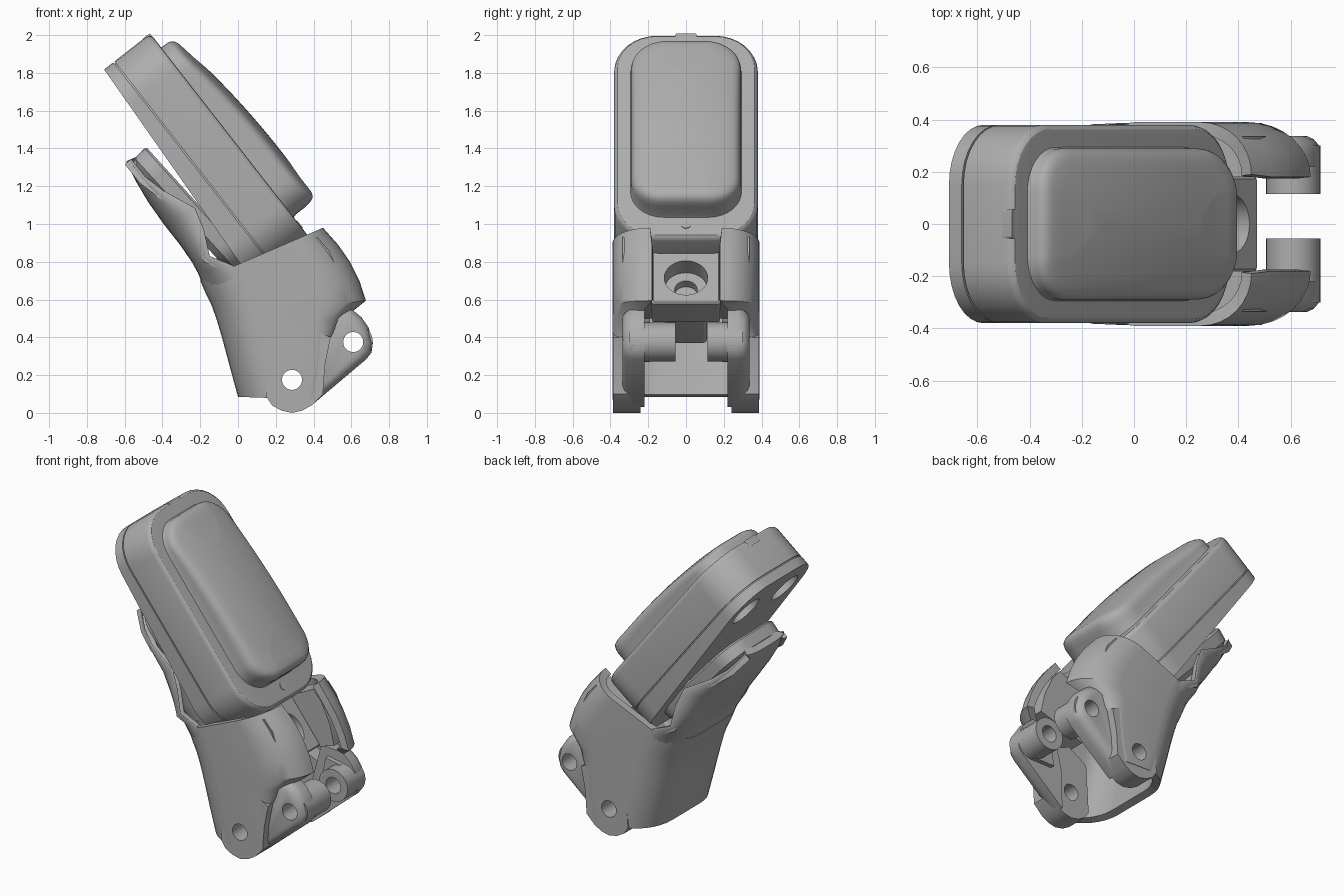
import bpy, bmesh, math
from mathutils import Matrix, Vector

old = bpy.data.objects.get("Cube")
if old:
    bpy.data.objects.remove(old, do_unlink=True)

grey = bpy.data.materials.new("plain grey")
grey.use_nodes = True
COLOUR = (0.42, 0.42, 0.42, 1)
grey.diffuse_color = COLOUR
grey.node_tree.nodes["Principled BSDF"].inputs["Base Color"].default_value = COLOUR

# Tilted frame of the pad head: x runs up to the tip, z out of the pad face
TILT = Matrix(((-0.615, 0, 0.788, 0), (0, -1, 0, 0), (0.788, 0, 0.615, 0), (0, 0, 0, 1)))
FLAT = Matrix.Identity(4)


def smooth(ob, angle=32):
    bpy.ops.object.select_all(action="DESELECT")
    ob.select_set(True)
    bpy.context.view_layer.objects.active = ob
    bpy.ops.object.shade_smooth_by_angle(angle=math.radians(angle))


def loft(name, rings, closed=True, frame=FLAT):
    """Skin a stack of point rings; closed rings also get end caps."""
    bm = bmesh.new()
    rows = [[bm.verts.new(frame @ Vector(p)) for p in ring] for ring in rings]
    n = len(rows[0])
    for a, b in zip(rows, rows[1:]):
        for j in range(n if closed else n - 1):
            k = (j + 1) % n
            bm.faces.new((a[j], a[k], b[k], b[j]))
    if closed:
        bm.faces.new(rows[0])
        bm.faces.new(rows[-1])
        bmesh.ops.recalc_face_normals(bm, faces=bm.faces)
    me = bpy.data.meshes.new(name)
    bm.to_mesh(me)
    bm.free()
    ob = bpy.data.objects.new(name, me)
    bpy.context.collection.objects.link(ob)
    me.materials.append(grey)
    smooth(ob)
    return ob


def apply(ob, kind, **settings):
    mod = ob.modifiers.new(kind.lower(), kind)
    for key, value in settings.items():
        setattr(mod, key, value)
    bpy.context.view_layer.objects.active = ob
    bpy.ops.object.modifier_apply(modifier=mod.name)
    smooth(ob)


def cut(ob, cutter):
    apply(ob, "BOOLEAN", operation="DIFFERENCE", object=cutter, solver="EXACT")
    bpy.data.objects.remove(cutter, do_unlink=True)


def rounded(x0, x1, w, r, inset=0.0, seg=8, side=1):
    """Rounded rectangle outline; the long sides are split into side pieces."""
    x0, x1, w, r = x0 + inset, x1 - inset, w - inset, max(r - inset, 0.008)
    pts = []
    for q, (cx, cy) in enumerate(((x1 - r, w - r), (x0 + r, w - r), (x0 + r, r - w), (x1 - r, r - w))):
        for i in range(seg + 1):
            a = math.pi / 2 * (q + i / seg)
            pts.append((cx + r * math.cos(a), cy + r * math.sin(a)))
        if q in (0, 2):
            end = x0 + x1 - cx
            pts += [(cx + (end - cx) * i / side, pts[-1][1]) for i in range(1, side)]
    return pts


def slab(name, x0, x1, w, r, levels):
    """Rounded plate in the tilted frame; levels are (height, inset)."""
    return loft(name, [[(x, y, z) for x, y in rounded(x0, x1, w, r, i)] for z, i in levels], frame=TILT)


def disc(x, y, r, z0, z1, name="cutter"):
    turn = [math.tau * i / 32 for i in range(32)]
    return loft(name, [[(x + r * math.cos(a), y + r * math.sin(a), z) for a in turn] for z in (z0, z1)], frame=TILT)


def side_extrude(name, outline, y0, y1):
    return loft(name, [[(x, y, z) for x, z in outline] for y in (y0, y1)])


def side_disc(name, x, z, r, y0, y1):
    turn = [math.tau * i / 32 for i in range(32)]
    return side_extrude(name, [(x + r * math.cos(a), z + r * math.sin(a)) for a in turn], y0, y1)


def c_section(back, front, w, opening, rf, rb, rby, seg=8):
    """Open C outline from the front lip around the back to the other lip."""
    b, f = Vector((back[0], 0, back[1])), Vector((front[0], 0, front[1]))
    length = (f - b).length
    along = (f - b) / length
    quarter = [math.pi / 2 * i / seg for i in range(seg + 1)]
    half = [(length - rf + rf * math.cos(a), opening + (w - opening) * math.sin(a)) for a in quarter]
    half += [(rb - rb * math.sin(a), w - rby + rby * math.cos(a)) for a in quarter]
    ring = half + [(0, 0)] + [(s, -y) for s, y in reversed(half)]
    return [b + along * s + Vector((0, y, 0)) for s, y in ring]


# Hollow body sleeve, open at the front and below
rows = [
    ((0, .085), (.42, .07), .36, .05), ((-.045, .25), (.45, .22), .36, .05),
    ((-.085, .4), (.49, .4), .34, .08), ((-.1, .45), (.56, .5), .26, .16),
    ((-.115, .5), (.677, .594), .18, .24), ((-.14, .57), (.643, .7), .18, .24),
    ((-.165, .62), (.593, .8), .18, .23), ((-.185, .665), (.53, .89), .18, .22),
    ((-.2, .7), (.45, .98), .19, .21),
]
body = loft("body_sleeve", [c_section(b, f, .39, o, rf, .22, .24) for b, f, o, rf in rows], closed=False)
apply(body, "SOLIDIFY", thickness=0.05, offset=-1)

# Scooped tongue rising behind the head
rows = [
    ((-.162, .62), (.1, .72), .386), ((-.212, .74), (-.05, .79), .386),
    ((-.245, .8), (-.15, .83), .382), ((-.307, .89), (-.18, .97), .37), ((-.39, .995), (-.228, 1.085), .35),
    ((-.475, 1.115), (-.40, 1.18), .31), ((-.54, 1.225), (-.49, 1.25), .265),
    ((-.593, 1.33), (-.565, 1.345), .2),
]
rings = []
for b, f, w in rows:
    length = math.dist(b, f)
    rings.append(c_section(b, f, w, w - .004, length * .05, min(.22, length * .9), min(.24, w * .75)))
tongue = loft("rear_tongue", rings, closed=False)
apply(tongue, "SOLIDIFY", thickness=0.045, offset=-1)

# Filler wedge between tongue and head, leaning into the head
loft("tongue_insert", [
    [(x, y, .483 + .075 * (1.41 - x) - drop) for x, y in rounded(.6, 1.41, .28, .16, inset)]
    for drop, inset in ((.12, .06), (.085, .01), (.012, 0), (0, .012))], frame=TILT)

# Head: base plate with a tapered underside, groove, upper housing
outline = rounded(.5, 1.87, .38, .23)
base = loft("head_base_plate", [
    [(x, y, .49 + .07 * (x - .5) / 1.37) for x, y in outline],
    [(x, y, .622) for x, y in outline]], frame=TILT)
for side in (-1, 1):
    cut(base, disc(1.64, .2 * side, .105, .4, .6))
slab("head_groove", .5, 1.87, .38, .23, ((.615, .01), (.64, .01)))
slab("head_housing", .5, 1.87, .38, .23, ((.63, 0), (.84, 0), (.858, .006), (.868, .018), (.87, .035)))

# Domed pad
rings = []
for inset, lift in ((-.006, 0), (0, .15), (0, .55), (.004, .75), (.012, .88), (.025, .96),
                    (.045, 1), (.09, 1), (.14, 1), (.19, 1), (.24, 1), (.28, 1)):
    ring = []
    for x, y in rounded(.64, 1.775, .29, .17, inset, side=12):
        crown = 1.033 - .115 * max(0, x - .95) ** 2 - .45 * y * y
        ring.append((x, y, .866 + lift * (crown - .866)))
    rings.append(ring)
loft("domed_pad", rings, frame=TILT)

# Small tab at the tip and pin at the foot of the pad face
slab("tip_tab", 1.82, 1.872, .055, .008, ((.82, 0), (.868, 0)))
disc(.585, 0, .025, .86, .874, "face_pin")

# Stem block with a stepped screw hole
stem = slab("stem_block", .165, .57, .18, .012, ((.57, 0), (.725, 0), (.733, .008)))
cut(stem, disc(.335, 0, .115, .63, .8))
cut(stem, disc(.335, 0, .06, .5, .7))
slab("stem_bar", .545, .56, .1, .005, ((.72, 0), (.745, 0)))
slab("stem_foot", .19, .5, .11, .02, ((.36, 0), (.58, 0)))

# Cheeks, hinge legs, lugs and bosses on both sides
cheek_outline = [(.25, .5), (.57, .6), (.54, .73), (.48, .86), (.42, .93), (.2, .82)]
leg_outline = [(.15, .085), (.18, .04), (.23, .012), (.286, 0), (.34, .012),
               (.39, .04), (.45, .1), (.46, .25), (.49, .4), (.3, .48), (.17, .4)]
lug_outline = [(.37, .03), (.39, .04), (.68, .285), (.707, .32), (.714, .37), (.692, .45),
               (.655, .505), (.6, .55), (.45, .56), (.38, .3)]
web_outline = [(.46, .27), (.61, .27), (.61, .48), (.5, .5)]
for side, label, inner in ((1, "left", .115), (-1, "right", .055)):
    side_extrude(label + "_cheek", cheek_outline, .18 * side, .335 * side)
    leg = side_extrude(label + "_leg", leg_outline, .24 * side, .387 * side)
    lug = loft(label + "_lug", [
        [(.5 + (x - .5) * k, y * side, .35 + (z - .35) * k) for x, z in lug_outline]
        for y, k in ((.22, 1), (.275, 1), (.305, .96), (.325, .88), (.337, .76))])
    boss = side_disc(label + "_boss", .61, .375, .104, inner * side, .3 * side)
    web = side_extrude(label + "_web", web_outline, .19 * side, .3 * side)
    for part in (leg, lug, body):
        cut(part, side_disc("cutter", .286, .175, .053, .1 * side, .5 * side))
    for part in (lug, boss, web):
        cut(part, side_disc("cutter", .61, .375, .053, 0, .5 * side))
